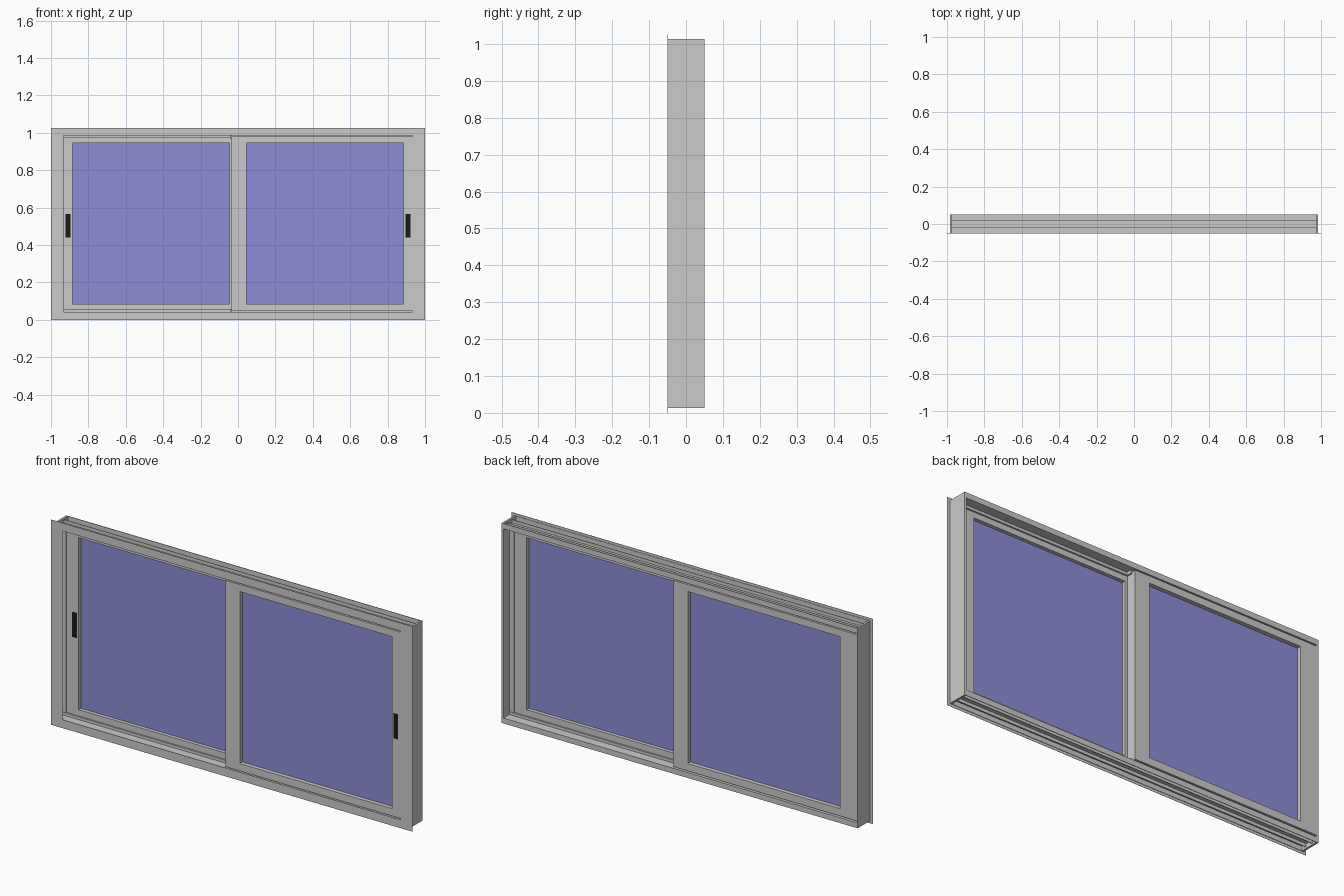
import bpy, bmesh

if "Cube" in bpy.data.objects:
    bpy.data.objects.remove(bpy.data.objects["Cube"])

def material(name, col):
    m = bpy.data.materials.new(name)
    m.diffuse_color = col
    m.use_nodes = True
    m.node_tree.nodes["Principled BSDF"].inputs["Base Color"].default_value = m.diffuse_color
    return m

GLASS = material("glass_blue", (0.27, 0.27, 0.68, 1))
BLACK = material("handle_black", (0.01, 0.01, 0.01, 1))

def finish(name, bm, mat=None):
    bmesh.ops.recalc_face_normals(bm, faces=bm.faces)
    me = bpy.data.meshes.new(name)
    bm.to_mesh(me)
    bm.free()
    ob = bpy.data.objects.new(name, me)
    bpy.context.collection.objects.link(ob)
    if mat:
        me.materials.append(mat)
    return ob

def box(name, x, y, z, mat=None):
    bm = bmesh.new()
    bmesh.ops.create_cube(bm, size=1)
    for v in bm.verts:
        v.co = [r[0] if c < 0 else r[1] for c, r in zip(v.co, (x, y, z))]
    return finish(name, bm, mat)

def ring(name, outer, inner, y):
    """Rectangular ring; outer and inner are (x0, x1, z0, z1)."""
    bm = bmesh.new()
    loops = []
    for a, b, c, d in (outer, inner):
        for yy in y:
            loops.append([bm.verts.new((px, yy, pz)) for px, pz in ((a, c), (b, c), (b, d), (a, d))])
    of, ob, nf, nb = loops
    for p, q in ((of, ob), (ob, nb), (nb, nf), (nf, of)):
        for i in range(4):
            j = (i + 1) % 4
            bm.faces.new((p[i], p[j], q[j], q[i]))
    return finish(name, bm)

def extrude(name, profile, half):
    """Closed (y, z) profile extruded along x."""
    bm = bmesh.new()
    f = bm.faces.new([bm.verts.new((-half, y, z)) for y, z in profile])
    r = bmesh.ops.extrude_face_region(bm, geom=[f])
    bmesh.ops.translate(bm, vec=(2 * half, 0, 0),
                        verts=[v for v in r["geom"] if isinstance(v, bmesh.types.BMVert)])
    return finish(name, bm)

# thin front flange
ring("front_flange", (-1, 1, 0, 1.026), (-0.933, 0.933, 0.042, 0.988), (-0.05, -0.049))

# head and sill: outward-open channels with ribs and a centre rail
half = [(0.004, 0.972), (0.004, 0.986), (0.05, 0.986), (0.05, 1.013), (0.047, 1.013),
        (0.047, 0.990), (0.022, 0.990), (0.022, 1.006), (0.019, 1.006), (0.019, 0.990)]
profile = half + [(-y, z) for y, z in reversed(half)]
extrude("head", profile, 0.975)
extrude("sill", [(y, 1.026 - z) for y, z in profile], 0.975)

# side jambs with a centre fin between the tracks
for s, side in ((-1, "left"), (1, "right")):
    box(side + "_jamb", sorted((s * 0.975, s * 0.985)), (-0.05, 0.05), (0.013, 1.013))
    box(side + "_jamb_fin", sorted((s * 0.95, s * 0.975)), (-0.002, 0.002), (0.04, 0.986))

# sliding sashes: right one in the front track, left one in the rear track
for s, name in ((1, "front"), (-1, "rear")):
    x0, x1 = sorted((-s * 0.035, s * 0.975))
    g0, g1 = sorted((s * 0.045, s * 0.886))
    y = sorted((-s * 0.0497, -s * 0.005))
    ring(name + "_sash", (x0, x1, 0.048, 0.98), (g0, g1, 0.085, 0.945), y)
    box(name + "_glass", (g0 - 0.005, g1 + 0.005),
        (-s * 0.026 - 0.003, -s * 0.026 + 0.003), (0.08, 0.95), GLASS)
    # interlock lip and corner guides on the meeting stile
    box(name + "_interlock", sorted((-s * 0.035, -s * 0.031)), sorted((-s * 0.005, s * 0.002)), (0.055, 0.97))
    for z, end in ((0.042, "lower"), (0.97, "upper")):
        box(name + "_" + end + "_guide", sorted((-s * 0.043, -s * 0.031)),
            sorted((-s * 0.03, -s * 0.005)), (z, z + 0.016))
    # flush pull handle
    hx = s * 0.908
    box(name + "_handle", (hx - 0.013, hx + 0.013), (y[0] - 0.001, y[0] + 0.002), (0.44, 0.565), BLACK)
